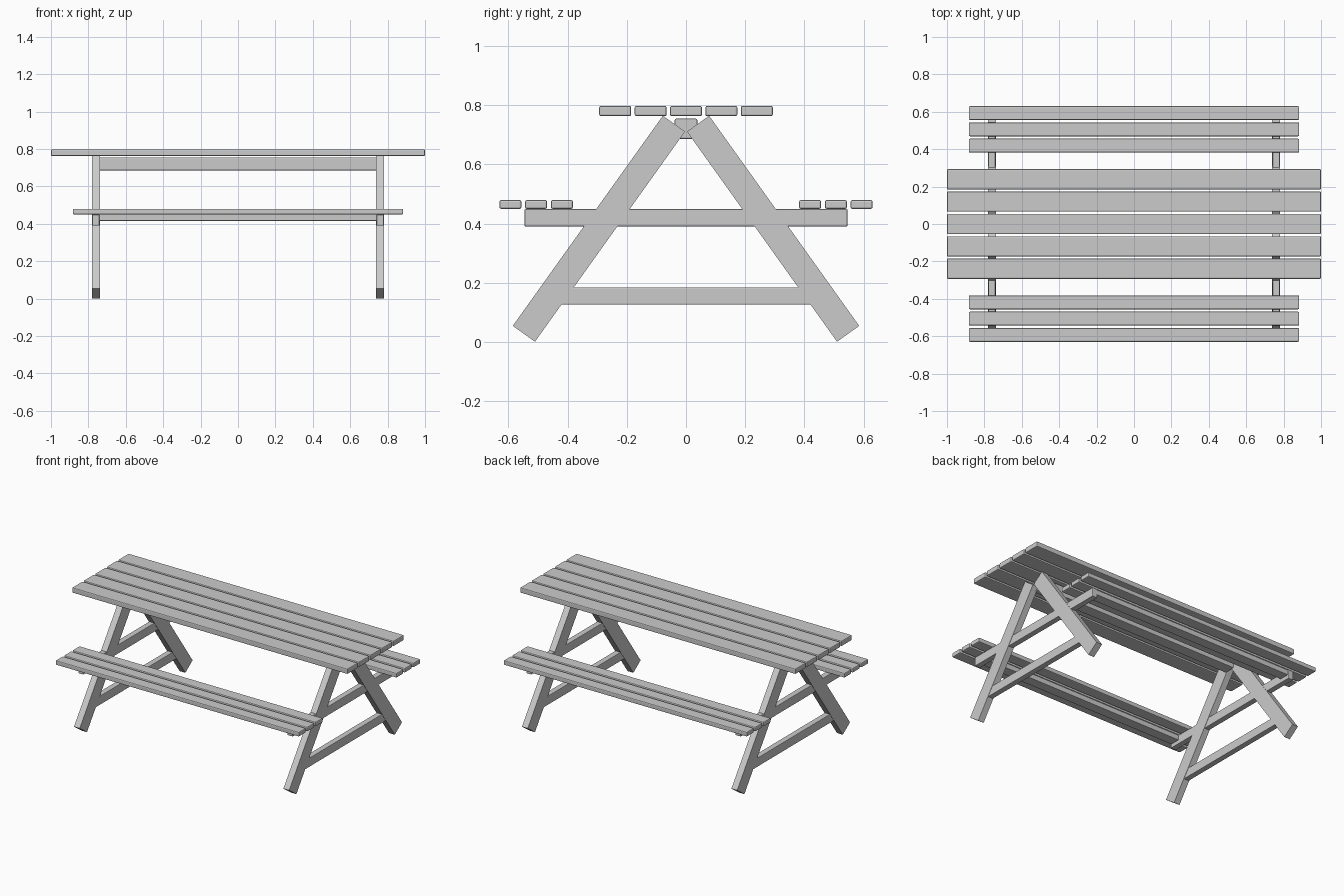
import bpy
from math import atan2

if "Cube" in bpy.data.objects:
    bpy.data.objects.remove(bpy.data.objects["Cube"])


def box(name, lo, hi, bevel=0.0, tilt=0.0):
    """Box between two corners, optionally tilted about x, with rounded edges."""
    centre = [(a + b) / 2 for a, b in zip(lo, hi)]
    bpy.ops.mesh.primitive_cube_add(size=1, location=centre, rotation=(tilt, 0, 0))
    ob = bpy.context.object
    ob.name = name
    ob.scale = [b - a for a, b in zip(lo, hi)]
    bpy.ops.object.transform_apply(location=False, rotation=False, scale=True)
    if bevel:
        mod = ob.modifiers.new("edges", 'BEVEL')
        mod.width = bevel
        mod.segments = 2
    return ob


# Table top planks
for i in range(5):
    y = (i - 2) * 0.1195
    box("table_plank", (-1, y - 0.054, 0.763), (1, y + 0.054, 0.798), 0.006)

# Beam below the table top
box("table_beam", (-0.745, -0.038, 0.686), (0.745, 0.038, 0.755), 0.005)

for side in (-1, 1):
    # Bench planks
    for y in (0.419, 0.506, 0.593):
        y *= side
        box("seat_plank", (-0.883, y - 0.037, 0.45), (0.883, y + 0.037, 0.48), 0.006)
    # Rail below each bench
    y = 0.506 * side
    box("seat_rail", (-0.745, y - 0.034, 0.416), (0.745, y + 0.034, 0.45), 0.004)

leg_tilt = atan2(150, 210)
for end in (-1, 1):
    x = 0.76 * end
    # Slanted legs
    for side in (-1, 1):
        y = 0.294 * side
        box("leg", (x - 0.021, y - 0.046, 0.383 - 0.436),
            (x + 0.021, y + 0.046, 0.383 + 0.436), 0, leg_tilt * side)
    # Cross bars
    box("seat_crossbar", (x - 0.019, -0.545, 0.391), (x + 0.019, 0.545, 0.449), 0.003)
    box("lower_crossbar", (x - 0.019, -0.425, 0.127), (x + 0.019, 0.425, 0.185), 0.003)
